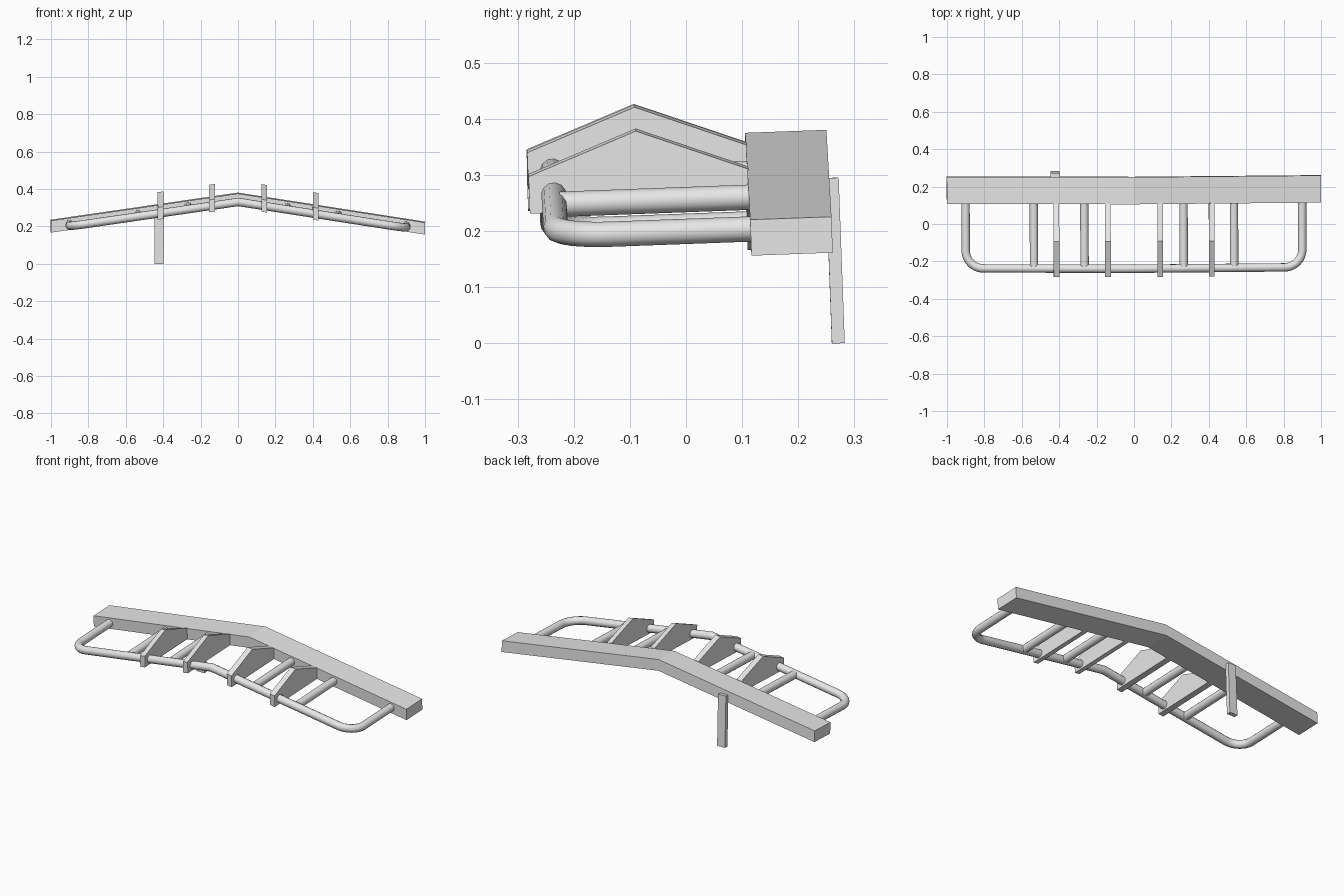
import bpy, bmesh, math
from mathutils import Matrix, Vector

if "Cube" in bpy.data.objects:
    bpy.data.objects.remove(bpy.data.objects["Cube"], do_unlink=True)

# Single light grey material
grey = bpy.data.materials.new("light grey")
grey.use_nodes = True
grey.diffuse_color = (0.8, 0.8, 0.8, 1)
grey.node_tree.nodes["Principled BSDF"].inputs["Base Color"].default_value = (0.8, 0.8, 0.8, 1)

# The whole assembly leans slightly about a point at beam height
PIVOT = Vector((0, 0, 0.3))
LEAN = (Matrix.Translation(PIVOT) @ Matrix.Rotation(0.0035, 4, "Z")
        @ Matrix.Rotation(0.005, 4, "Y") @ Matrix.Rotation(0.037, 4, "X")
        @ Matrix.Translation(-PIVOT))
SLOPE, RIDGE, TUBE = 0.15, 0.339, 0.0225


def mid(x):
    """Height of the drooping centre line at x."""
    return RIDGE - SLOPE * abs(x)


def prism(name, ring, offset):
    """Solid made by extruding a closed ring of points."""
    bm = bmesh.new()
    face = bm.faces.new([bm.verts.new(p) for p in ring])
    out = bmesh.ops.extrude_face_region(bm, geom=[face])["geom"]
    moved = [v for v in out if isinstance(v, bmesh.types.BMVert)]
    bmesh.ops.translate(bm, vec=offset, verts=moved)
    bmesh.ops.recalc_face_normals(bm, faces=bm.faces)
    bm.transform(LEAN)
    mesh = bpy.data.meshes.new(name)
    bm.to_mesh(mesh)
    bm.free()
    mesh.materials.append(grey)
    obj = bpy.data.objects.new(name, mesh)
    bpy.context.collection.objects.link(obj)
    return obj


def tube(name, path):
    """Round bar swept along a path."""
    curve = bpy.data.curves.new(name, "CURVE")
    curve.dimensions = "3D"
    curve.bevel_depth = TUBE
    curve.bevel_resolution = 4
    curve.use_fill_caps = True
    spline = curve.splines.new("POLY")
    spline.points.add(len(path) - 1)
    for point, co in zip(spline.points, path):
        point.co = (*(LEAN @ Vector(co)), 1)
    curve.materials.append(grey)
    obj = bpy.data.objects.new(name, curve)
    bpy.context.collection.objects.link(obj)
    bpy.ops.object.select_all(action="DESELECT")
    obj.select_set(True)
    bpy.context.view_layer.objects.active = obj
    bpy.ops.object.convert(target="MESH")
    bpy.ops.object.shade_smooth_by_angle(angle=math.radians(40))


# Bent beam along the back
half = 0.032
edge = [-1, 0, 1]
ring = [(x, 0.108, mid(x) + half) for x in edge]
ring += [(x, 0.108, mid(x) - half) for x in reversed(edge)]
prism("beam", ring, (0, 0.145, 0))

# Front rail with rounded corners, returning to the beam at both ends
END, FRONT, R = 0.9, -0.238, 0.095
right = [(END, 0.12)]
for i in range(9):
    a = math.pi / 2 * i / 8
    right.append((END - R + R * math.cos(a), FRONT + R - R * math.sin(a)))
left = [(-x, y) for x, y in reversed(right)]
tube("front_rail", [(x, y, mid(x)) for x, y in right + [(0, FRONT)] + left])

# Cross bars and peaked gusset plates, mirrored left and right
profile = [(-0.282, -0.031), (-0.282, 0.035), (-0.088, 0.109), (0.11, 0.034), (0.11, -0.031)]
for side, label in ((1, "left"), (-1, "right")):
    for x, place in ((0.265, "inner"), (0.535, "outer")):
        z = mid(x)
        tube(f"{label}_{place}_cross_bar", [(side * x, FRONT + 0.01, z), (side * x, 0.12, z)])
    for x, place in ((0.14, "inner"), (0.415, "outer")):
        x0 = x - 0.015
        ring = [(side * x0, y, mid(x0) + dz) for y, dz in profile]
        prism(f"{label}_{place}_gusset", ring, (side * 0.03, 0, -SLOPE * 0.03))

# Upright post behind the beam
ring = [(-0.445, y, z) for y, z in ((0.25, -0.012), (0.273, -0.012), (0.273, 0.283), (0.25, 0.283))]
prism("rear_post", ring, (0.05, 0, 0))
